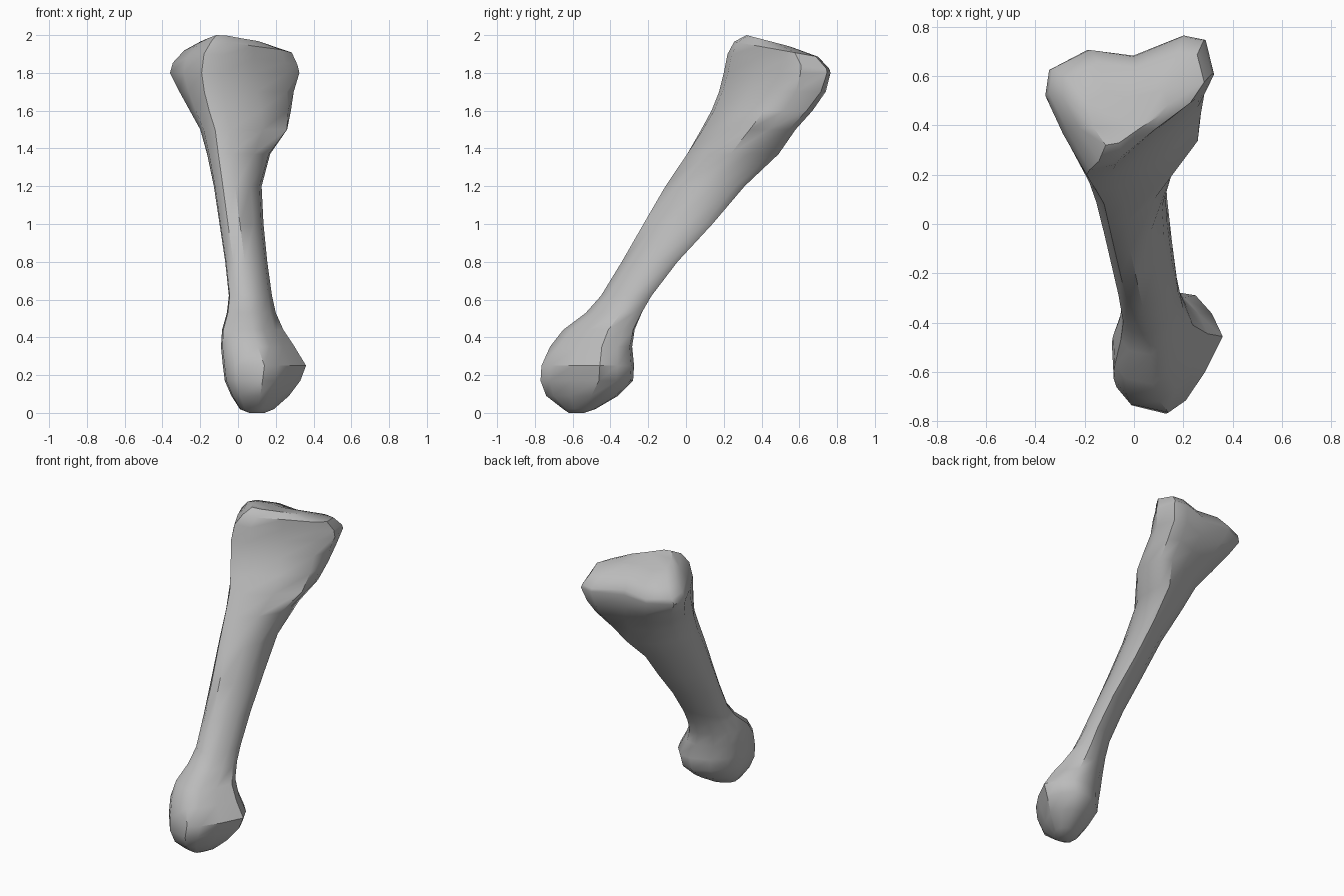
import bpy, bmesh, math

cube = bpy.data.objects.get("Cube")
if cube:
    bpy.data.objects.remove(cube)

# Cross-sections in a unit box (x, y), counter-clockwise from the front left
KNOB = [(.15, .07), (.5, 0), (.66, .1), (.84, .34), (1, .63), (.9, .82),
        (.75, .97), (.55, 1), (.28, .9), (.08, .74), (0, .55), (.02, .21)]
SHAFT = [(.2, .03), (.47, 0), (.78, .17), (.95, .42), (1, .62), (1, .88),
         (.9, 1), (.66, .97), (.37, .84), (.1, .6), (.01, .38), (.03, .18)]
NECK = [(.17, 0), (.34, .02), (.72, .24), (1, .52), (1, .72), (.95, .93),
        (.8, 1), (.55, .93), (.28, .86), (.06, .64), (0, .4), (.04, .18)]
HEAD = [(.25, 0), (.41, .04), (.65, .29), (.9, .53), (1, .72), (.95, .97),
        (.82, 1), (.52, .85), (.25, .9), (.02, .76), (0, .58), (.11, .3)]
STAGES = [(.38, KNOB), (.72, SHAFT), (1.15, SHAFT), (1.52, NECK), (1.82, HEAD)]

# Height, x range, y range of each slice
LOWER = [(0, .06, .14, -.62, -.54), (.02, .01, .19, -.65, -.48),
         (.09, -.035, .27, -.74, -.36), (.17, -.07, .33, -.77, -.28),
         (.25, -.08, .36, -.765, -.275), (.35, -.09, .3, -.72, -.285),
         (.44, -.085, .24, -.65, -.27), (.53, -.06, .2, -.53, -.23),
         (.62, -.05, .18, -.45, -.18)]
UPPER = [(.8, -.07, .155, -.34, -.045), (1, -.1, .135, -.225, .14),
         (1.2, -.13, .125, -.11, .31), (1.37, -.165, .17, 0, .49),
         (1.5, -.2, .26, .08, .58), (1.6, -.255, .28, .135, .67),
         (1.7, -.31, .295, .175, .74), (1.8, -.36, .325, .2, .765)]
# Top slices also drop towards the back by the last value
PLATEAU = [(1.9, -.345, .315, .22, .76, .08), (1.965, -.285, .285, .255, .7, .08),
           (2, -.2, .14, .32, .55, .06)]


def section(z):
    """Outline at a height, blended between the neighbouring stages."""
    for (low, a), (high, b) in zip(STAGES, STAGES[1:]):
        if z < high:
            t = max(0, (z - low) / (high - low))
            return [(p[0] + (q[0] - p[0]) * t, p[1] + (q[1] - p[1]) * t)
                    for p, q in zip(a, b)]
    return HEAD


def slice_points(z, x0, x1, y0, y1, drop=0):
    return [(x0 + (x1 - x0) * u, y0 + (y1 - y0) * v, z - drop * v)
            for u, v in section(z)]


# Skin the slices into one closed surface
bm = bmesh.new()
rings = [[bm.verts.new(p) for p in slice_points(*row)]
         for row in LOWER + UPPER + PLATEAU]
for a, b in zip(rings, rings[1:]):
    for i in range(len(a)):
        j = (i + 1) % len(a)
        bm.faces.new((a[i], a[j], b[j], b[i]))
bm.faces.new(rings[0][::-1])
bm.faces.new(rings[-1])
bmesh.ops.recalc_face_normals(bm, faces=bm.faces)
mesh = bpy.data.meshes.new("leg_bone")
bm.to_mesh(mesh)
bm.free()
bone = bpy.data.objects.new("leg_bone", mesh)
bpy.context.collection.objects.link(bone)

# Plain grey
grey = bpy.data.materials.new("bone_grey")
grey.use_nodes = True
color = (.5, .5, .5, 1)
grey.diffuse_color = color
grey.node_tree.nodes["Principled BSDF"].inputs["Base Color"].default_value = color
mesh.materials.append(grey)

bpy.ops.object.select_all(action='DESELECT')
bone.select_set(True)
bpy.context.view_layer.objects.active = bone
bpy.ops.object.shade_smooth_by_angle(angle=math.radians(40))
